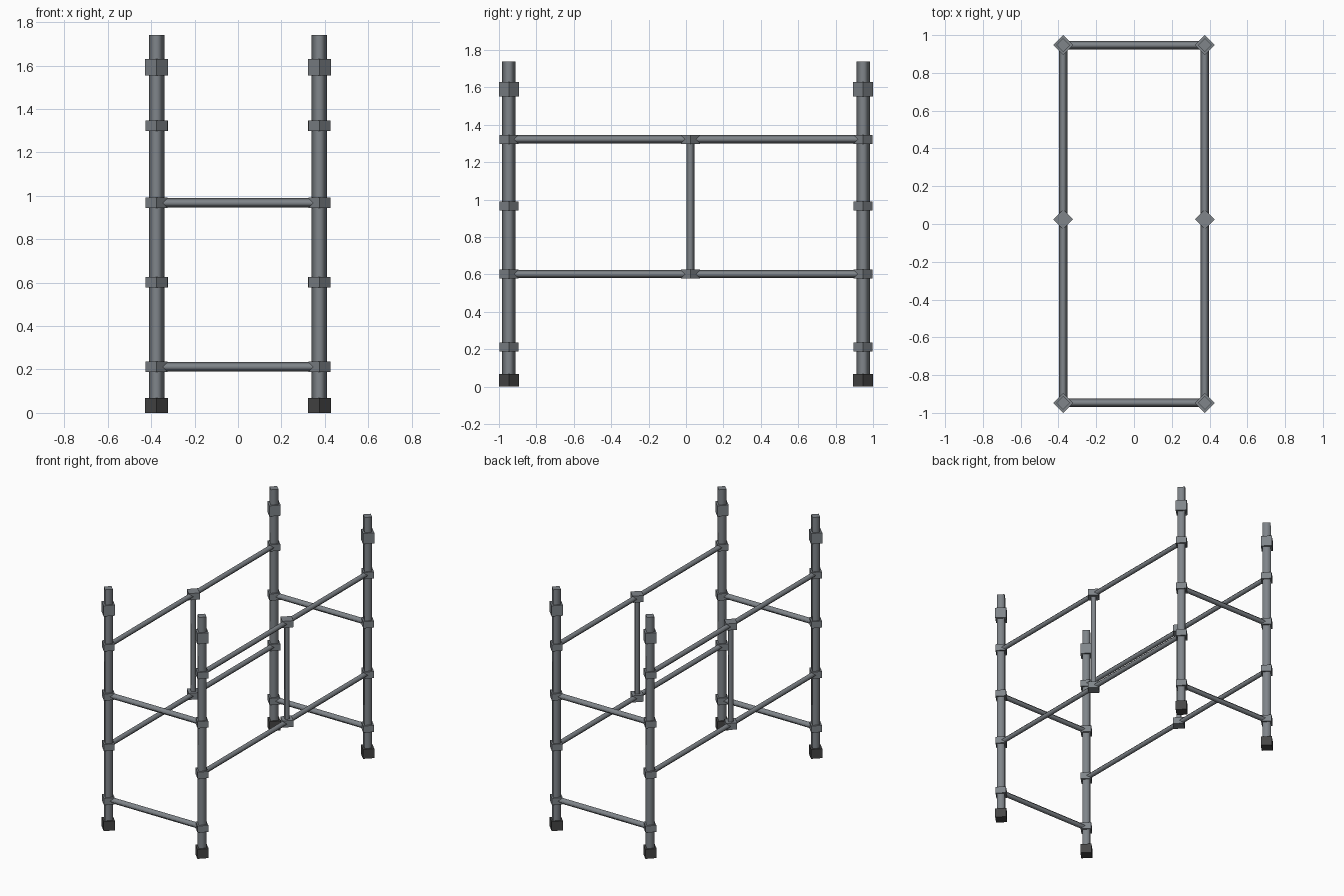
import bpy, bmesh, math
from mathutils import Vector

if "Cube" in bpy.data.objects:
    bpy.data.objects.remove(bpy.data.objects["Cube"])


def material(name, rgb):
    m = bpy.data.materials.new(name)
    m.diffuse_color = (*rgb, 1.0)
    m.use_nodes = True
    m.node_tree.nodes["Principled BSDF"].inputs["Base Color"].default_value = m.diffuse_color
    return m


STEEL = material("grey steel", (0.215, 0.235, 0.255))
RUBBER = material("dark rubber", (0.062, 0.062, 0.062))

PX, PY = 0.375, 0.947          # upright positions
MID_Y = 0.024                  # centre strut position


def bar(name, a, b, r, mat, smooth):
    """Four-sided diamond-section bar from a to b, r = half diagonal."""
    a, b = Vector(a), Vector(b)
    d = b - a
    bm = bmesh.new()
    bmesh.ops.create_cone(bm, cap_ends=True, segments=4, radius1=r, radius2=r,
                          depth=d.length)
    # put corners on the axes
    first = bm.verts[:][0].co
    ang = math.atan2(first.y, first.x) % (math.pi / 2)
    c, s = math.cos(-ang), math.sin(-ang)
    for v in bm.verts:
        x, y = v.co.x, v.co.y
        v.co.x, v.co.y = x * c - y * s, x * s + y * c
    # sides are smooth, caps stay flat
    for f in bm.faces:
        f.smooth = smooth and abs(f.normal.z) < 0.5
    # turn the z axis onto the bar direction
    for v in bm.verts:
        x, y, z = v.co
        if abs(d.x) > 1e-6:
            v.co = (z, x, y)
        elif abs(d.y) > 1e-6:
            v.co = (y, z, x)
        v.co += (a + b) / 2
    bmesh.ops.recalc_face_normals(bm, faces=bm.faces)
    me = bpy.data.meshes.new(name)
    bm.to_mesh(me)
    bm.free()
    me.materials.append(mat)
    ob = bpy.data.objects.new(name, me)
    bpy.context.collection.objects.link(ob)
    return ob


def block(name, x, y, z0, z1, r, mat=STEEL):
    return bar(name, (x, y, z0), (x, y, z1), r, mat, False)


# uprights with feet and collars
for x in (-PX, PX):
    for y in (-PY, PY):
        bar("upright", (x, y, 0.03), (x, y, 1.74), 0.036, STEEL, True)
        block("foot", x, y, 0.0, 0.068, 0.053, RUBBER)
        for z in (0.212, 0.602, 0.967, 1.323):
            block("collar", x, y, z - 0.024, z + 0.024, 0.0505)
        block("top_collar", x, y, 1.553, 1.63, 0.053)

# end rungs
for y in (-PY, PY):
    for z in (0.212, 0.967):
        bar("end_rung", (-PX, y, z), (PX, y, z), 0.022, STEEL, True)

# side rails, hubs and centre struts
for x in (-PX, PX):
    for z in (0.602, 1.323):
        bar("side_rail", (x, -PY, z), (x, PY, z), 0.022, STEEL, True)
        block("rail_hub", x, MID_Y, z - 0.024, z + 0.024, 0.052)
    bar("centre_strut", (x, MID_Y, 0.602), (x, MID_Y, 1.323), 0.022, STEEL, True)
